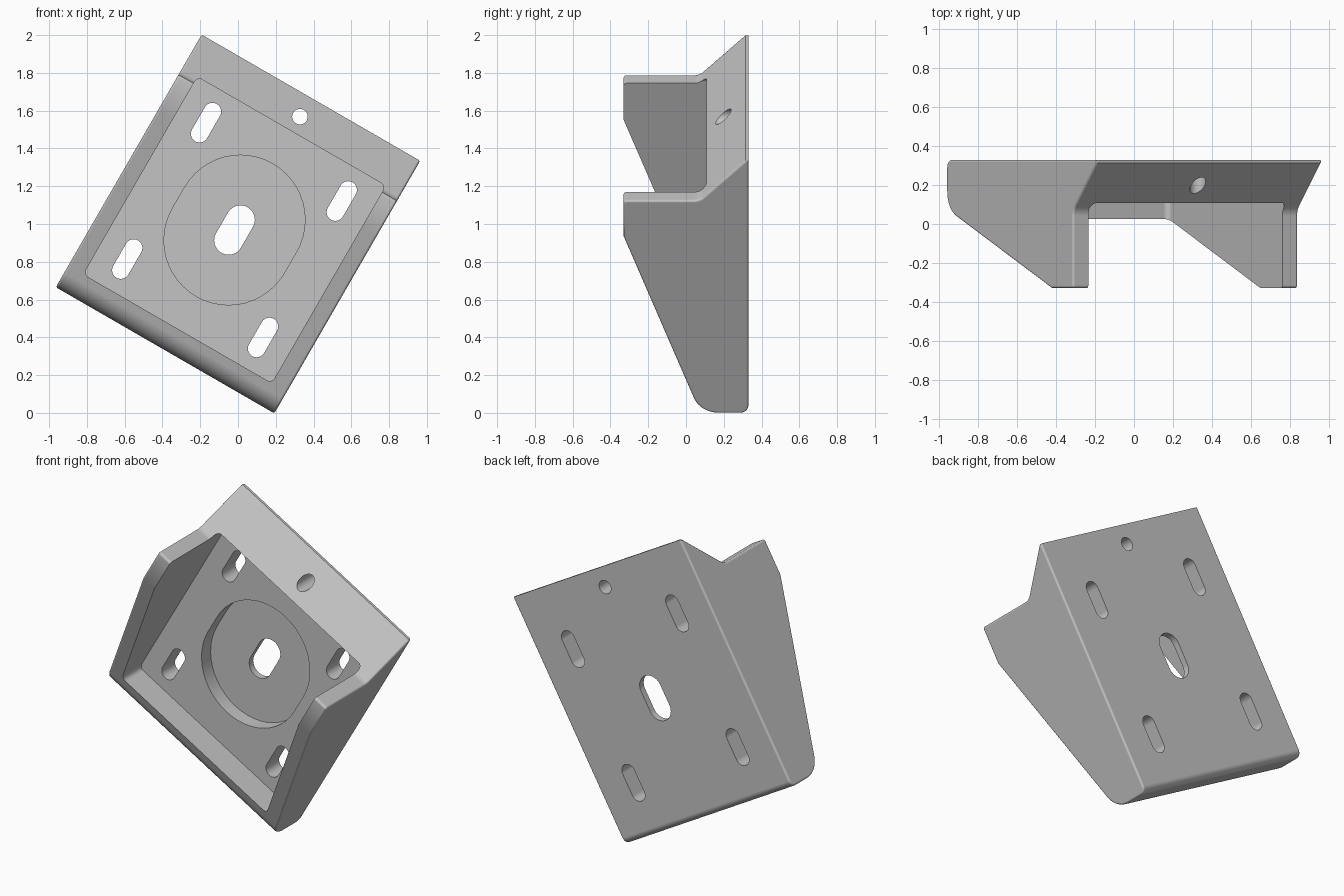
import bpy, bmesh
from math import sin, cos, pi, tan, radians
from mathutils import Vector, Matrix

cube = bpy.data.objects.get("Cube")
if cube:
    bpy.data.objects.remove(cube, do_unlink=True)

grey = bpy.data.materials.new("plain_grey")
grey.use_nodes = True
colour = (0.55, 0.55, 0.55, 1)
grey.diffuse_color = colour
grey.node_tree.nodes["Principled BSDF"].inputs["Base Color"].default_value = colour


def rounded(corners, steps=8):
    """Round each (a, b, radius) corner of a closed outline."""
    out = []
    for i, (a, b, r) in enumerate(corners):
        p = Vector((a, b))
        if r == 0:
            out.append(p)
            continue
        d0 = (Vector(corners[i - 1][:2]) - p).normalized()
        d1 = (Vector(corners[(i + 1) % len(corners)][:2]) - p).normalized()
        half = d0.angle(d1) / 2
        t = r / tan(half)
        centre = p + (d0 + d1).normalized() * (r / sin(half))
        s, e = p + d0 * t - centre, p + d1 * t - centre
        turn = s.angle(e)
        for k in range(steps + 1):
            f = k / steps
            out.append(centre + (s * sin((1 - f) * turn) + e * sin(f * turn)) / sin(turn))
    return out


def slot(u, v, r, half, steps=24):
    """Outline of a slot running along the plate's length."""
    pts = []
    for end, start in ((half, 0), (-half, pi)):
        for k in range(steps + 1):
            a = start + pi * k / steps
            pts.append(Vector((u + r * cos(a), v + end + r * sin(a))))
    return pts


def prism(name, outline, axis, lo, hi, bevel=0):
    """Extrude an outline along x (outline is y,z) or y (outline is x,z)."""
    bm = bmesh.new()
    place = (lambda p, d: (d, p[0], p[1])) if axis == "x" else (lambda p, d: (p[0], d, p[1]))
    face = bm.faces.new([bm.verts.new(place(p, lo)) for p in outline])
    ext = bmesh.ops.extrude_face_region(bm, geom=[face])
    verts = [g for g in ext["geom"] if isinstance(g, bmesh.types.BMVert)]
    bmesh.ops.translate(bm, verts=verts, vec=place((0, 0), hi - lo))
    bmesh.ops.remove_doubles(bm, verts=bm.verts, dist=1e-5)
    bmesh.ops.recalc_face_normals(bm, faces=bm.faces)
    if bevel:
        rims = [e for e in bm.edges if any(len(f.verts) > 4 for f in e.link_faces)]
        bmesh.ops.bevel(bm, geom=rims, offset=bevel, segments=3, profile=0.5, affect='EDGES')
    mesh = bpy.data.meshes.new(name)
    bm.to_mesh(mesh)
    bm.free()
    obj = bpy.data.objects.new(name, mesh)
    bpy.context.collection.objects.link(obj)
    mesh.materials.append(grey)
    return obj


def cut(body, cutter):
    bpy.context.view_layer.objects.active = body
    mod = body.modifiers.new("cut", 'BOOLEAN')
    mod.operation, mod.solver, mod.object = 'DIFFERENCE', 'EXACT', cutter
    bpy.ops.object.modifier_apply(modifier=mod.name)
    bpy.data.objects.remove(cutter, do_unlink=True)


# Side profile: back plate, sloping top, forward arms and rounded foot
BACK, FRONT, TOP, ARM = 0.33, -0.33, 0.772, 0.528
profile = rounded([(BACK, TOP, 0), (0.314, TOP, 0), (0.07, ARM, 0.07), (FRONT, ARM, 0.015),
                   (FRONT, 0.304, 0), (0.075, -TOP, 0.138), (BACK, -TOP, 0.04)])
bracket = prism("mounting_bracket", profile, "x", -0.668, 0.668, bevel=0.012)

# Pocket between the side walls, closed at the top by the sloping head
FLOOR, MID, SIDE, LOW, HIGH = 0.2, -0.037, 0.576, -0.64, 0.567
pocket = rounded([(-SIDE, LOW, 0.03), (SIDE, LOW, 0.03), (SIDE, HIGH, 0.03), (-SIDE, HIGH, 0.03)])
cut(bracket, prism("pocket", pocket, "y", -1, FLOOR))

# Round recess, centre slot and screw hole
cut(bracket, prism("recess", slot(0, MID, 0.342, 0.063), "y", 0, FLOOR + 0.09))
cut(bracket, prism("centre_slot", slot(0, MID, 0.076, 0.063), "y", 0, 1))
cut(bracket, prism("screw_hole", slot(0, 0.656, 0.041, 0), "y", -1, 1))

# Four corner slots
for side in (-1, 1):
    for end in (-1, 1):
        cut(bracket, prism("corner_slot", slot(side * 0.415, MID + end * 0.417, 0.046, 0.068),
                           "y", 0, 1))

# Tilt the whole bracket
bracket.data.transform(Matrix.Translation((0, 0, 1)) @ Matrix.Rotation(radians(30), 4, 'Y'))
bracket.select_set(True)
bpy.context.view_layer.objects.active = bracket
bpy.ops.object.shade_smooth_by_angle(angle=radians(31))

# Keep the large faces flat beside their rounded edges
flat = bracket.modifiers.new("flat_faces", 'WEIGHTED_NORMAL')
flat.keep_sharp = True
flat.weight = 100
